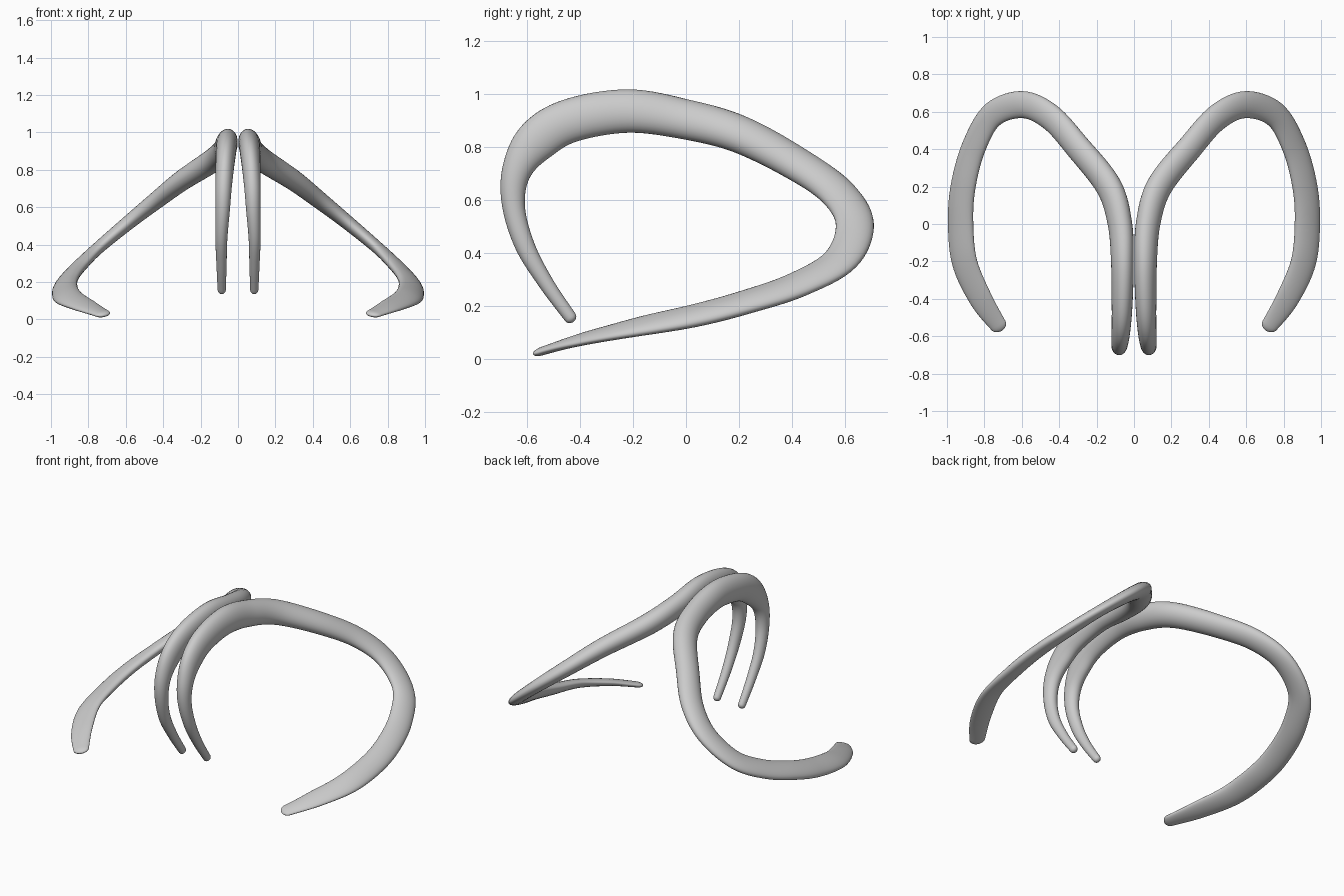
import bpy, bmesh
from math import sin, cos, pi, radians, sqrt
from mathutils import Vector

if "Cube" in bpy.data.objects:
    bpy.data.objects.remove(bpy.data.objects["Cube"])

# Path stations: x, y, z, wide radius, thin radius, tilt of the flat side (degrees)
STATIONS = [
    (.087, -.438, .158, .024, .022, 0),
    (.088, -.530, .288, .029, .027, 0),
    (.089, -.610, .430, .037, .032, 0),
    (.082, -.652, .580, .043, .038, 0),
    (.077, -.640, .710, .056, .044, 0),
    (.070, -.567, .822, .080, .050, 2),
    (.064, -.440, .900, .083, .055, 6),
    (.062, -.220, .937, .083, .059, 12),
    (.075, .000, .905, .078, .062, 24),
    (.135, .200, .850, .076, .062, 40),
    (.300, .410, .742, .072, .055, 50),
    (.445, .570, .630, .072, .046, 53),
    (.595, .638, .510, .072, .038, 53),
    (.755, .585, .375, .071, .033, 55),
    (.853, .420, .280, .071, .034, 60),
    (.910, .220, .213, .072, .034, 64),
    (.927, .030, .163, .073, .033, 65),
    (.907, -.200, .118, .072, .027, 68),
    (.820, -.400, .073, .064, .021, 72),
    (.727, -.540, .031, .046, .016, 76),
]
SIDES, STEPS = 28, 8


def spline(pts, i, t):
    # Catmull-Rom blend of all station values
    p = [pts[min(max(k, 0), len(pts) - 1)] for k in (i - 1, i, i + 1, i + 2)]
    return [.5 * (2 * b + (c - a) * t + (2 * a - 5 * b + 4 * c - d) * t * t
                  + (3 * b - a - 3 * c + d) * t ** 3) for a, b, c, d in zip(*p)]


def horn(name, side):
    rows = [spline(STATIONS, i, s / STEPS)
            for i in range(len(STATIONS) - 1) for s in range(STEPS)]
    rows.append(list(STATIONS[-1]))
    pos = [Vector(r[:3]) for r in rows]
    n = len(rows)
    sections = []
    for k, r in enumerate(rows):
        tan = (pos[min(k + 1, n - 1)] - pos[max(k - 1, 0)]).normalized()
        a = radians(r[5])
        thin = Vector((cos(a), 0, sin(a)))
        thin = (thin - tan * thin.dot(tan)).normalized()
        sections.append((pos[k], tan, thin.cross(tan), thin, r[3], r[4]))

    # Rounded ends
    def cap(sec, sign, length):
        p, tan, wide, thin, w, t = sec
        out = []
        for u in (.3, .55, .75, .9, .98):
            f = sqrt(1 - u * u)
            out.append((p + tan * sign * u * length, tan, wide, thin, w * f, t * f))
        return out
    sections = (cap(sections[0], -1, .022)[::-1] + sections
                + cap(sections[-1], 1, .038))

    # Skin the sections
    bm = bmesh.new()
    rings = []
    for p, tan, wide, thin, w, t in sections:
        ring = []
        for j in range(SIDES):
            q = 2 * pi * j / SIDES
            v = p + wide * w * cos(q) + thin * t * sin(q)
            ring.append(bm.verts.new((v.x * side, v.y, max(v.z, 0))))
        rings.append(ring)
    for a, b in zip(rings, rings[1:]):
        for j in range(SIDES):
            m = (j + 1) % SIDES
            bm.faces.new((a[j], a[m], b[m], b[j]))
    bm.faces.new(rings[0])
    bm.faces.new(rings[-1])
    bmesh.ops.recalc_face_normals(bm, faces=bm.faces)
    for f in bm.faces:
        f.smooth = True
    mesh = bpy.data.meshes.new(name)
    bm.to_mesh(mesh)
    bm.free()
    bpy.context.collection.objects.link(bpy.data.objects.new(name, mesh))


# Mirrored pair of curled bands
horn("right_curled_band", 1)
horn("left_curled_band", -1)
